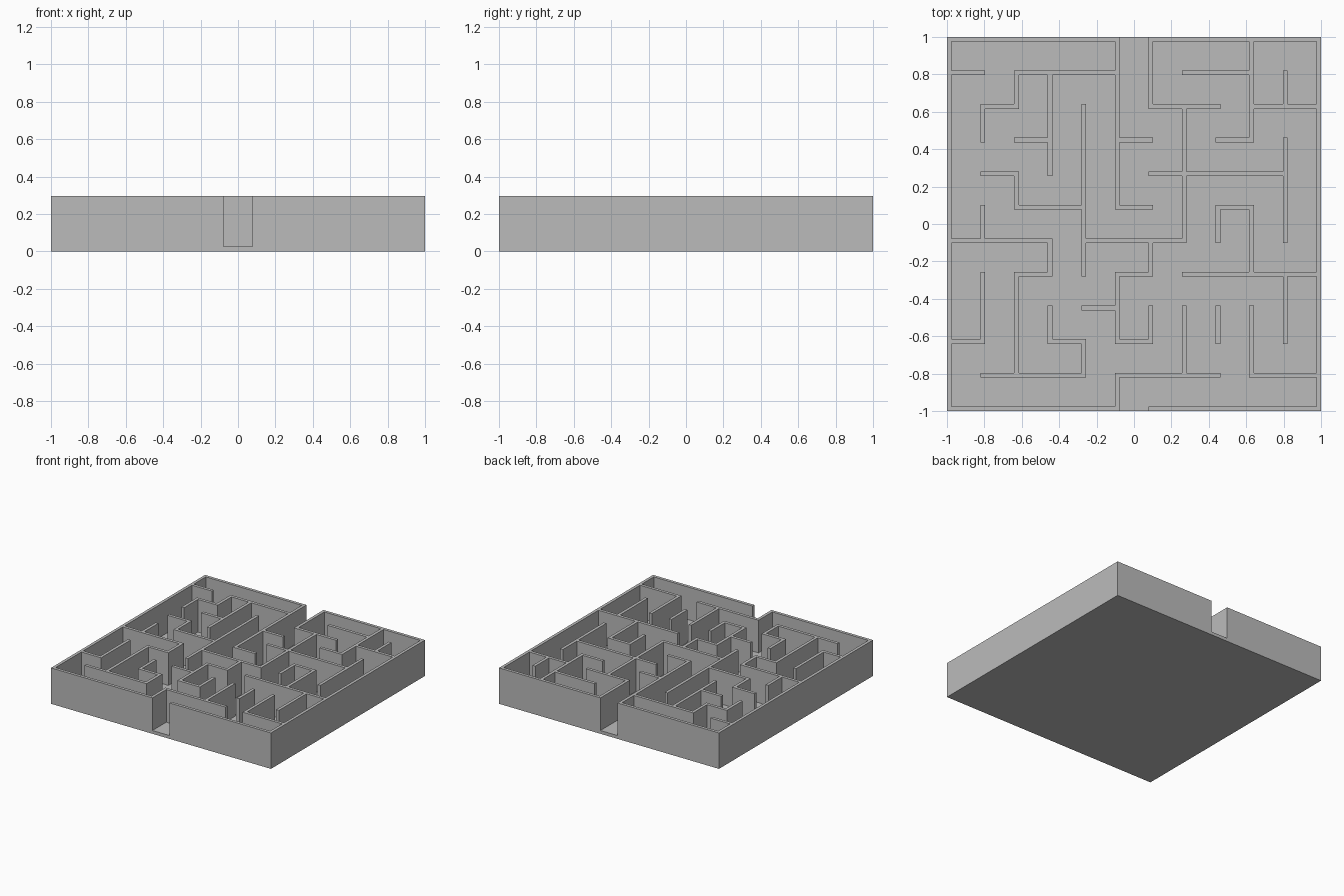
import bpy
import bmesh
from itertools import product

if "Cube" in bpy.data.objects:
    bpy.data.objects.remove(bpy.data.objects["Cube"])

CELLS = 11
WALL = 0.025                        # wall thickness
PITCH = (2 - WALL) / CELLS          # spacing of the wall lines
FLOOR, TOP = 0.027, 0.295

# Walls along x, one string per grid line from front to back
ACROSS = [
    "-----.-----",
    ".---.---.--",
    "-..-.-.....",
    "....-......",
    "..-..-.----",
    "---.---....",
    "..--.-..-..",
    ".-....----.",
    "..-..-..-..",
    ".-....--.--",
    "-.---..--..",
    "-----.-----",
]
# Walls along y, one string per grid line from -x to +x, each read front to back
ALONG = [
    "|||||||||||",
    "..||.|..|..",
    ".|||..|..|.",
    "..|.|..|||.",
    ".|..|||||..",
    "|.||..|||||",
    "..|.|....||",
    ".||..||||..",
    "..|..|.....",
    ".||.||..|||",
    "..||.|||.|.",
    "|||||||||||",
]

# Blocks that are solid: a full floor layer, then posts and walls above it
size = 2 * CELLS + 1
solid = {(i, j, 0) for i, j in product(range(size), repeat=2)}
for line, (row, column) in enumerate(zip(ACROSS, ALONG)):
    for cell in range(CELLS):
        for step in range(3):
            if row[cell] == "-":
                solid.add((2 * cell + step, 2 * line, 1))
            if column[cell] == "|":
                solid.add((2 * line, 2 * cell + step, 1))

# Edges of the blocks: thin wall strips alternate with wide passages
marks = [-1 + PITCH * (n // 2) + WALL * (n % 2) for n in range(size + 1)]
levels = [0, FLOOR, TOP]

bm = bmesh.new()
corners = {}


def vert(key):
    if key not in corners:
        i, j, k = key
        corners[key] = bm.verts.new((marks[i], marks[j], levels[k]))
    return corners[key]


# Skin every exposed side of a solid block
for block in sorted(solid):
    for axis, side in product(range(3), range(2)):
        neighbour = list(block)
        neighbour[axis] += 1 if side else -1
        if tuple(neighbour) in solid:
            continue
        quad = []
        for u, v in ((0, 0), (1, 0), (1, 1), (0, 1)):
            key = list(block)
            key[axis] += side
            key[(axis + 1) % 3] += u
            key[(axis + 2) % 3] += v
            quad.append(vert(tuple(key)))
        bm.faces.new(quad if side else quad[::-1])

# Merge flat neighbours into clean faces
bmesh.ops.dissolve_limit(bm, angle_limit=0.01, verts=bm.verts, edges=bm.edges)

mesh = bpy.data.meshes.new("maze")
bm.to_mesh(mesh)
bm.free()
maze = bpy.data.objects.new("maze", mesh)
bpy.context.collection.objects.link(maze)

# Plain grey
grey = bpy.data.materials.new("grey")
grey.use_nodes = True
colour = (0.5, 0.5, 0.5, 1)
grey.diffuse_color = colour
grey.node_tree.nodes["Principled BSDF"].inputs["Base Color"].default_value = colour
mesh.materials.append(grey)
